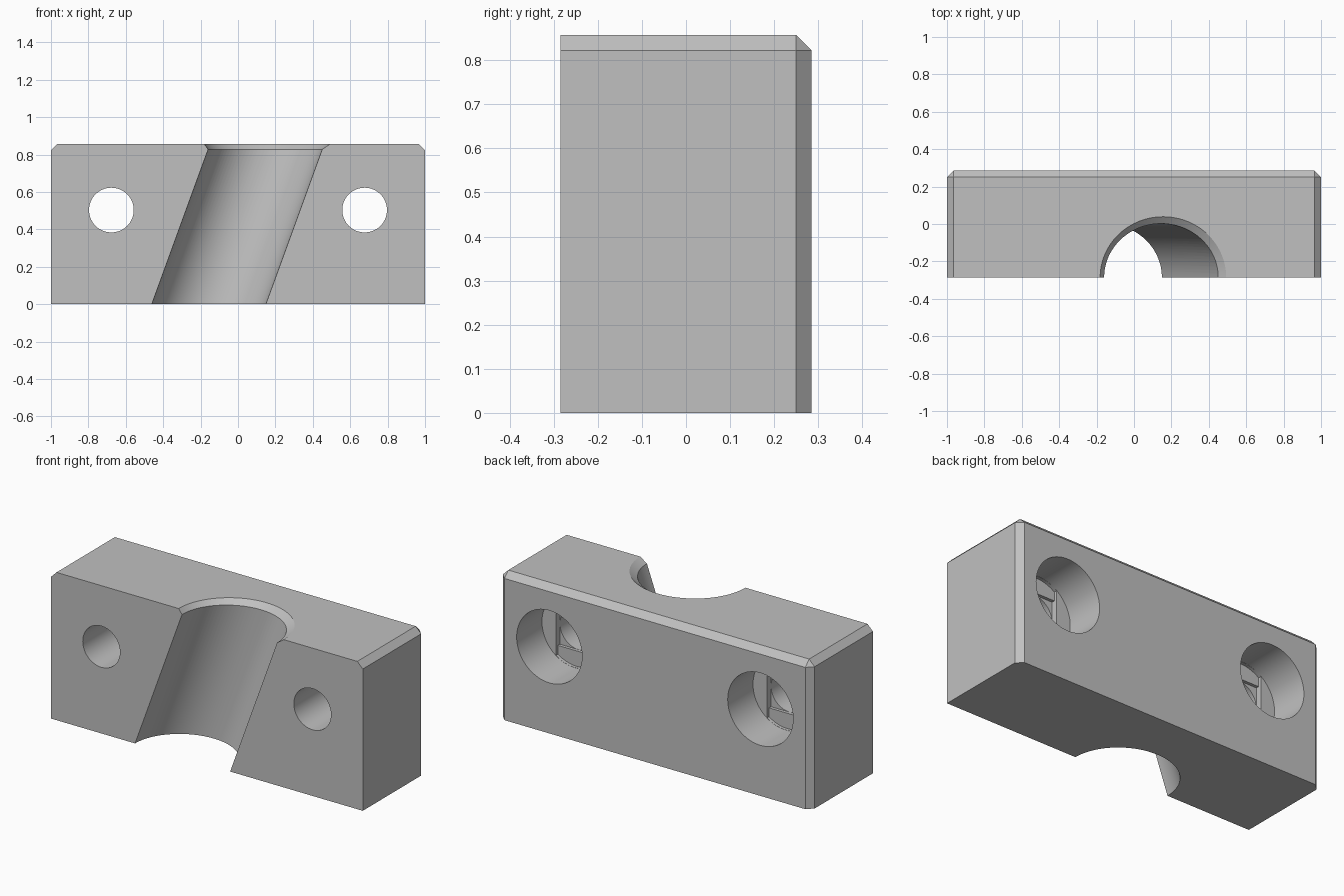
import bpy, bmesh
from math import cos, sin, pi, radians
from mathutils import Vector

if "Cube" in bpy.data.objects:
    bpy.data.objects.remove(bpy.data.objects["Cube"])

H, D, C = 0.857, 0.285, 0.035        # height, half depth, chamfer
HOLE_X, HOLE_Z, HOLE_R = 0.677, 0.503, 0.12
BORE_R, FLOOR, STEP = 0.21, D - 0.232, 0.018

grey = bpy.data.materials.new("plain grey")
grey.use_nodes = True
grey.diffuse_color = (0.53, 0.53, 0.53, 1)
grey.node_tree.nodes["Principled BSDF"].inputs["Base Color"].default_value = grey.diffuse_color


def make(name, bm):
    bmesh.ops.recalc_face_normals(bm, faces=bm.faces)
    mesh = bpy.data.meshes.new(name)
    bm.to_mesh(mesh)
    bm.free()
    mesh.materials.append(grey)
    ob = bpy.data.objects.new(name, mesh)
    bpy.context.collection.objects.link(ob)
    return ob


def loft(name, rings):
    """Closed solid through matching rings of points."""
    bm = bmesh.new()
    loops = [[bm.verts.new(p) for p in ring] for ring in rings]
    n = len(loops[0])
    for a, b in zip(loops, loops[1:]):
        for i in range(n):
            j = (i + 1) % n
            bm.faces.new((a[i], a[j], b[j], b[i]))
    bm.faces.new(loops[0])
    bm.faces.new(loops[-1])
    return make(name, bm)


def ellipse(rx, ry, n=72):
    return [(rx * cos(2 * pi * i / n), ry * sin(2 * pi * i / n)) for i in range(n)]


def bore(name, outline, x, y0, y1):
    """Prism along y with an x-z outline centred on a screw hole."""
    return loft(name, [[(x + u, y, HOLE_Z + v) for u, v in outline] for y in (y0, y1)])


# Block with chamfers on the top sides, top back and upright back edges
bm = bmesh.new()
bmesh.ops.create_cube(bm, size=1)
for v in bm.verts:
    v.co = Vector((v.co.x * 2, v.co.y * 2 * D, (v.co.z + 0.5) * H))


def chamfered(edge):
    m = (edge.verts[0].co + edge.verts[1].co) / 2
    side, back, top = abs(m.x) > 0.9, m.y > D - 0.01, m.z > H - 0.01
    return side + back + top == 2


bmesh.ops.bevel(bm, geom=[e for e in bm.edges if chamfered(e)], offset=C,
                segments=1, affect='EDGES')
block = make("clamp_block", bm)

# Slanted half-round channel, then its flared mouth
slope = 0.364


def ring(z, rx, ry):
    cx = slope * (z - H / 2)
    return [(cx + u, v - D, z) for u, v in ellipse(rx, ry, 96)]


cutters = [loft("channel_cutter", [ring(z, 0.305, 0.287) for z in (-0.1, H + 0.1)]),
           loft("mouth_cutter", [ring(H - 0.03, 0.304, 0.286), ring(H, 0.337, 0.324),
                                 ring(H + 0.03, 0.37, 0.36)])]

# Screw holes: deep counterbore, stepped slot and square, then round hole
slot = [(max(-HOLE_R, min(HOLE_R, u)), v) for u, v in ellipse(BORE_R - 0.001, BORE_R - 0.001)]
square = [(s * HOLE_R, t * HOLE_R) for s, t in ((-1, -1), (1, -1), (1, 1), (-1, 1))]
for x in (-HOLE_X, HOLE_X):
    cutters += [
        bore("counterbore_cutter", ellipse(BORE_R, BORE_R), x, FLOOR, D + 0.1),
        bore("slot_cutter", slot, x, FLOOR - STEP, FLOOR + 0.02),
        bore("square_cutter", square, x, FLOOR - 2 * STEP, FLOOR + 0.01),
        bore("hole_cutter", ellipse(HOLE_R - 0.0005, HOLE_R - 0.0005), x, -D - 0.1, FLOOR)]

bpy.ops.object.select_all(action='DESELECT')
bpy.context.view_layer.objects.active = block
block.select_set(True)
for cutter in cutters:
    cutter.hide_render = True
    mod = block.modifiers.new("cut", 'BOOLEAN')
    mod.operation, mod.solver, mod.object = 'DIFFERENCE', 'EXACT', cutter
    bpy.ops.object.modifier_apply(modifier=mod.name)
    bpy.data.objects.remove(cutter)

bpy.ops.object.shade_smooth_by_angle(angle=radians(25))
